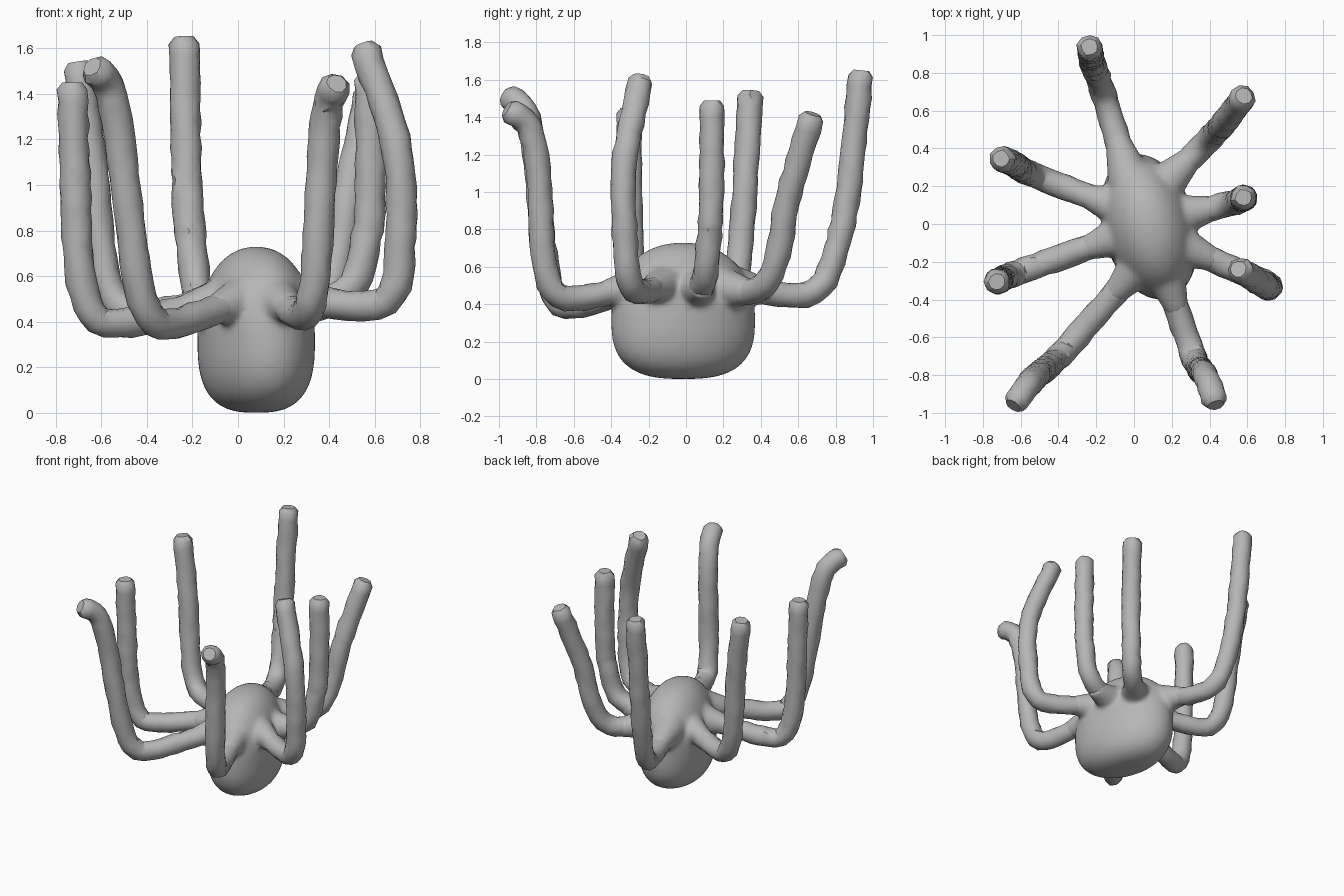
import bpy, bmesh, math, random
from mathutils import Vector, Matrix

random.seed(4)
cube = bpy.data.objects.get("Cube")
if cube:
    bpy.data.objects.remove(cube, do_unlink=True)

grey = bpy.data.materials.new("soft grey")
grey.use_nodes = True
colour = (0.47, 0.47, 0.47, 1)
grey.diffuse_color = colour
grey.node_tree.nodes["Principled BSDF"].inputs["Base Color"].default_value = colour

# Each tentacle: root inside the body, knee corner, then points up to the tip
TENTACLES = {
    "back_tentacle": ((-0.04, 0.29, 0.49), (-0.18, 0.75, 0.42),
                      (-0.225, 0.87, 1.02), (-0.235, 0.935, 1.62)),
    "back_left_tentacle": ((0.18, 0.23, 0.48), (0.41, 0.46, 0.45),
                           (0.48, 0.54, 0.95), (0.575, 0.67, 1.39)),
    "left_tentacle": ((0.26, 0.05, 0.48), (0.54, 0.11, 0.49),
                      (0.58, 0.135, 0.95), (0.58, 0.14, 1.46)),
    "front_left_outer_tentacle": ((0.26, -0.12, 0.5), (0.72, -0.32, 0.45),
                                  (0.70, -0.33, 1.15), (0.56, -0.245, 1.59)),
    "front_left_tentacle": ((0.17, -0.28, 0.49), (0.33, -0.75, 0.4),
                            (0.37, -0.79, 1.12), (0.395, -0.84, 1.35), (0.425, -0.935, 1.43)),
    "front_right_tentacle": ((0.01, -0.24, 0.49), (-0.41, -0.72, 0.35),
                             (-0.52, -0.81, 1.2), (-0.565, -0.86, 1.43), (-0.625, -0.94, 1.505)),
    "right_front_tentacle": ((-0.09, -0.07, 0.48), (-0.68, -0.28, 0.36),
                             (-0.715, -0.30, 1.0), (-0.725, -0.305, 1.42)),
    "right_back_tentacle": ((-0.09, 0.09, 0.48), (-0.57, 0.27, 0.41),
                            (-0.64, 0.32, 1.1), (-0.70, 0.345, 1.51)),
}


def finish(bm, name):
    bmesh.ops.recalc_face_normals(bm, faces=bm.faces)
    mesh = bpy.data.meshes.new(name)
    bm.to_mesh(mesh)
    bm.free()
    mesh.materials.append(grey)
    ob = bpy.data.objects.new(name, mesh)
    bpy.context.collection.objects.link(ob)
    bpy.ops.object.select_all(action='DESELECT')
    ob.select_set(True)
    bpy.context.view_layer.objects.active = ob
    return ob


def loft(bm, rings):
    """Bridge equal rings of points and cap both ends."""
    loops = [[bm.verts.new(p) for p in ring] for ring in rings]
    n = len(loops[0])
    for a, b in zip(loops, loops[1:]):
        for i in range(n):
            j = (i + 1) % n
            bm.faces.new((a[i], a[j], b[j], b[i]))
    bm.faces.new(loops[0][::-1])
    bm.faces.new(loops[-1])


# Body: rounded pebble with a boxier base, melted together with the tentacle necks
def build_body(steps=28, sides=48):
    bm = bmesh.new()
    rings = []
    turn = Matrix.Rotation(math.radians(15), 3, 'Z')
    for k in range(steps + 1):
        a = math.pi * (0.02 + 0.96 * k / steps) - math.pi / 2
        half, n = (0.32, 2.8) if a < 0 else (0.41, 2.2)
        z = 0.32 + half * math.copysign(abs(math.sin(a)) ** (2 / n), a)
        r = math.cos(a) ** (2 / n)
        ring = []
        for i in range(sides):
            t = math.tau * i / sides
            p = turn @ Vector((0.246 * r * math.cos(t), 0.394 * r * math.sin(t), 0))
            ring.append(p + Vector((0.08, -0.015, z)))
        rings.append(ring)
    loft(bm, rings)
    for root, knee, *_ in TENTACLES.values():
        root = Vector(root)
        out = (Vector(knee) - root).normalized()
        aim = out.to_track_quat('Z', 'Y').to_matrix().to_4x4()
        bmesh.ops.create_cone(bm, cap_ends=True, segments=16, radius1=0.12, radius2=0.06,
                              depth=0.26, matrix=Matrix.Translation(root + out * 0.07) @ aim)
    ob = finish(bm, "body")
    remesh = ob.modifiers.new("melt", 'REMESH')
    remesh.mode = 'VOXEL'
    remesh.voxel_size = 0.014
    remesh.use_smooth_shade = True
    relax = ob.modifiers.new("relax", 'SMOOTH')
    relax.factor = 0.5
    relax.iterations = 18


def bent_path(root, knee, *rise):
    """Smooth samples from root to tip, with the corner at the knee rounded off."""
    root, knee, *rise = [Vector(q) for q in (root, knee, *rise)]
    before = knee + (root - knee).normalized() * 0.18
    after = knee + (rise[0] - knee).normalized() * 0.28
    bend = (before + 2 * knee + after) / 4
    p = [root, before, bend, after, *rise]
    p = [2 * p[0] - p[1]] + p + [2 * p[-1] - p[-2]]
    out = []
    for a, b, c, d in zip(p, p[1:], p[2:], p[3:]):
        count = math.ceil((c - b).length / 0.06)
        for k in range(count):
            t = k / count
            out.append(0.5 * (2 * b + (c - a) * t + (2 * a - 5 * b + 4 * c - d) * t * t
                              + (3 * b - a - 3 * c + d) * t ** 3))
    return out + [rise[-1]]


# Tentacle: lumpy, lightly faceted tube with a blunt tip
def build_tentacle(name, points, sides=9):
    bm = bmesh.new()
    path = bent_path(*points)
    side, rings = Vector((0, 0, 1)), []
    for k, p in enumerate(path):
        tangent = (path[min(k + 1, len(path) - 1)] - path[max(k - 1, 0)]).normalized()
        side = (side - tangent * side.dot(tangent)).normalized()
        up = tangent.cross(side)
        ring = []
        for i in range(sides):
            t = math.tau * (i + 0.5 * k) / sides
            d = side * math.cos(t) + up * math.sin(t)
            ring.append(p + d * 0.069 * random.uniform(0.92, 1.06))
        rings.append(ring)
    # Blunt bevelled tip
    end = path[-1]
    rings.append([end + (q - end) * 0.65 + tangent * 0.03 for q in rings[-1]])
    loft(bm, rings)
    bmesh.ops.triangulate(bm, faces=bm.faces[:])
    finish(bm, name)
    bpy.ops.object.shade_smooth_by_angle(angle=math.radians(38))


build_body()
for name, points in TENTACLES.items():
    build_tentacle(name, points)
